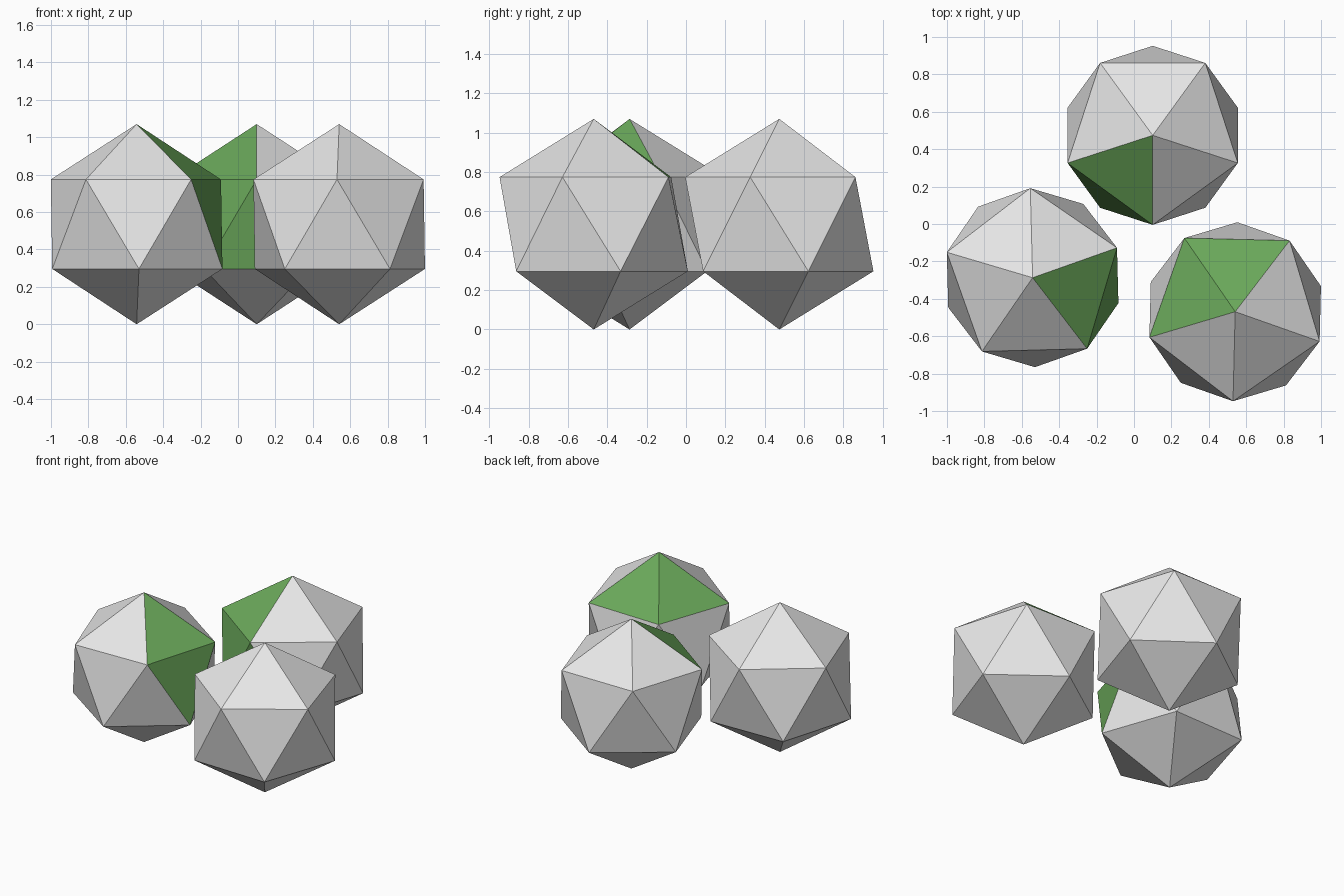
import bpy
import bmesh
from math import radians, sin, cos
from mathutils import Matrix, Vector

cube = bpy.data.objects.get("Cube")
if cube:
    bpy.data.objects.remove(cube, do_unlink=True)


def make_material(name, colour):
    mat = bpy.data.materials.new(name)
    mat.use_nodes = True
    mat.diffuse_color = (*colour, 1)
    mat.node_tree.nodes["Principled BSDF"].inputs["Base Color"].default_value = (*colour, 1)
    return mat


GREY = make_material("light grey", (0.8, 0.8, 0.8))
GREEN = make_material("leaf green", (0.145, 0.394, 0.103))
RADIUS = 0.535
# Elevation of the face normals in each band of the solid
ELEVATION = {"cap": 52.6, "upper": 10.8, "lower": -10.8}


def make_icosahedron(name, x, y, turn, green_faces):
    """Flat twenty-sided solid; green_faces lists (band, azimuth in degrees)."""
    bm = bmesh.new()
    bmesh.ops.create_icosphere(bm, subdivisions=1, radius=RADIUS,
                               matrix=Matrix.Rotation(radians(turn), 4, "Z"))
    # Paint the face that points most nearly in each listed direction
    for band, azimuth in green_faces:
        e, a = radians(ELEVATION[band]), radians(azimuth)
        aim = Vector((cos(e) * cos(a), cos(e) * sin(a), sin(e)))
        face = max(bm.faces, key=lambda f: f.calc_center_median().dot(aim))
        face.material_index = 1
    mesh = bpy.data.meshes.new(name)
    bm.to_mesh(mesh)
    bm.free()
    mesh.materials.append(GREY)
    mesh.materials.append(GREEN)
    obj = bpy.data.objects.new(name, mesh)
    obj.location = (x, y, RADIUS)
    bpy.context.collection.objects.link(obj)


# Three solids standing on their points
make_icosahedron("back_icosahedron", 0.10, 0.474, -90,
                 [("cap", -126), ("upper", -126), ("lower", -90)])
make_icosahedron("right_icosahedron", -0.542, -0.287, 91.5,
                 [("cap", -16), ("upper", -16)])
make_icosahedron("left_icosahedron", 0.541, -0.469, -91.4,
                 [("cap", 88.6), ("cap", 160.6)])
